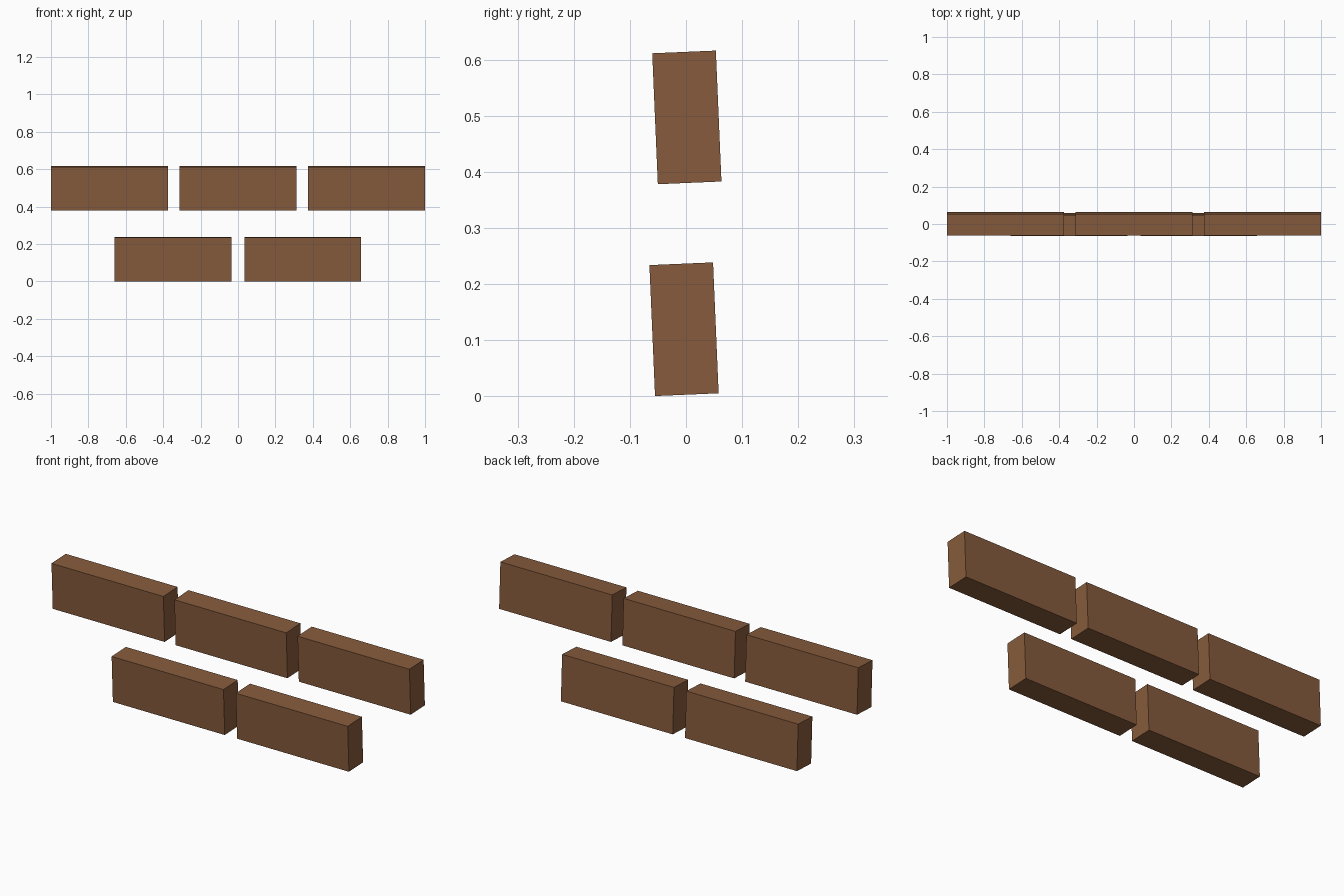
import bpy
import math

if "Cube" in bpy.data.objects:
    bpy.data.objects.remove(bpy.data.objects["Cube"])

# One flat brown for all bricks
brown = bpy.data.materials.new("brick_brown")
brown.diffuse_color = (0.24, 0.105, 0.045, 1.0)
brown.use_nodes = True
brown.node_tree.nodes["Principled BSDF"].inputs["Base Color"].default_value = brown.diffuse_color

LENGTH, DEPTH, HEIGHT = 0.625, 0.1135, 0.2335
TILT = math.radians(2.45)   # bricks lean slightly toward the front


def brick(name, x, y, z):
    bpy.ops.mesh.primitive_cube_add(size=1, location=(x, y, z), rotation=(TILT, 0, 0))
    ob = bpy.context.object
    ob.name = name
    ob.scale = (LENGTH, DEPTH, HEIGHT)
    ob.data.materials.append(brown)


# Upper course of three bricks
for i, x in enumerate((-0.6875, -0.001, 0.6875)):
    brick(f"upper_brick_{i + 1}", x, 0.0015, 0.497)

# Lower course of two bricks, offset by half a brick
for i, x in enumerate((-0.348, 0.346)):
    brick(f"lower_brick_{i + 1}", x, -0.0035, 0.1195)
